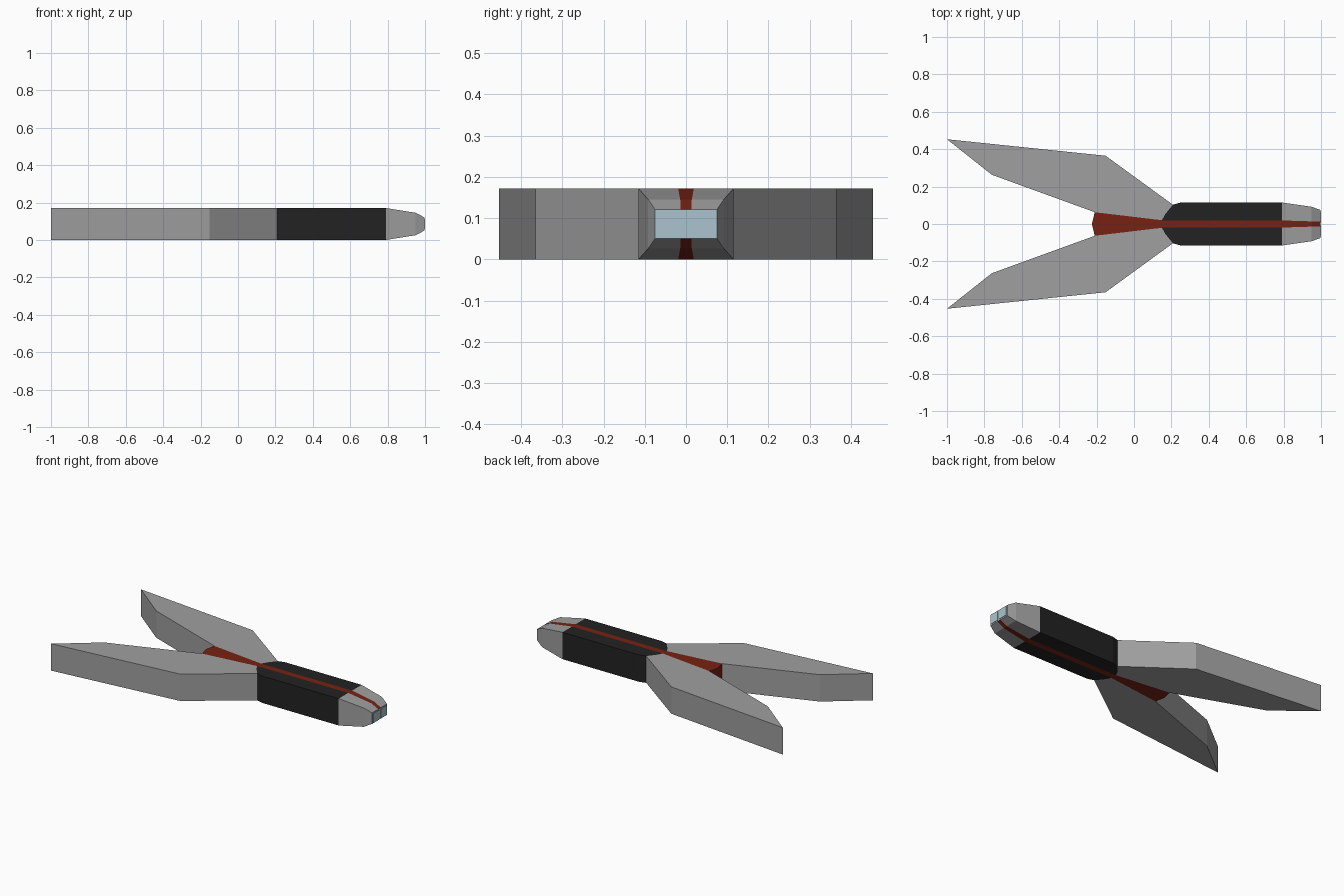
import bpy, bmesh

if "Cube" in bpy.data.objects:
    bpy.data.objects.remove(bpy.data.objects["Cube"])

H = 0.171          # overall thickness
MID = H / 2


def material(name, rgb):
    m = bpy.data.materials.new(name)
    m.diffuse_color = (*rgb, 1)
    m.use_nodes = True
    m.node_tree.nodes["Principled BSDF"].inputs["Base Color"].default_value = m.diffuse_color
    return m


GREY = material("grey", (0.35, 0.35, 0.35))
BLACK = material("black", (0.016, 0.016, 0.016))
RED = material("rust red", (0.185, 0.016, 0.006))
BLUE = material("pale blue", (0.41, 0.55, 0.62))


def finish(name, bm, mats):
    bmesh.ops.recalc_face_normals(bm, faces=bm.faces)
    me = bpy.data.meshes.new(name)
    bm.to_mesh(me)
    bm.free()
    for m in mats:
        me.materials.append(m)
    ob = bpy.data.objects.new(name, me)
    bpy.context.collection.objects.link(ob)
    return ob


def loft(name, stations, mats, end_mat=0):
    """Box sections (x, half width, half height, half stripe) joined along x.
    The centre strip on top and underneath gets material 1."""
    bm = bmesh.new()
    rings = []
    for x, w, h, s in stations:
        ring = [(-w, h), (-s, h), (s, h), (w, h), (w, -h), (s, -h), (-s, -h), (-w, -h)]
        rings.append([bm.verts.new((x, y, MID + z)) for y, z in ring])
    for a, b in zip(rings, rings[1:]):
        for i in range(8):
            j = (i + 1) % 8
            f = bm.faces.new((a[i], a[j], b[j], b[i]))
            f.material_index = 1 if i in (1, 5) else 0
    bm.faces.new(rings[0])
    bm.faces.new(rings[-1]).material_index = end_mat
    return finish(name, bm, mats)


def slab(name, outline, mat):
    """Extrude a plan outline through the full thickness."""
    bm = bmesh.new()
    f = bm.faces.new([bm.verts.new((x, y, 0)) for x, y in outline])
    up = bmesh.ops.extrude_face_region(bm, geom=[f])
    for v in up["geom"]:
        if isinstance(v, bmesh.types.BMVert):
            v.co.z = H
    return finish(name, bm, [mat])


# Fuselage with a flush stripe above and below
loft("body", [(0.15, 0.021, MID, 0.019), (0.165, 0.05, MID, 0.019),
              (0.208, 0.103, MID, 0.019), (0.25, 0.115, MID, 0.019),
              (0.79, 0.115, MID, 0.019)], [BLACK, RED])

# Tapered nose, its front face glazed
loft("nose", [(0.79, 0.115, MID, 0.019), (0.95, 0.092, 0.06, 0.014),
              (0.997, 0.075, 0.035, 0.013)], [GREY, RED, BLUE], end_mat=2)

# Two window panes on the front face
for side, label in ((1, "left"), (-1, "right")):
    bm = bmesh.new()
    bmesh.ops.create_cube(bm, size=1)
    for v in bm.verts:
        v.co.x = 0.9985 + v.co.x * 0.003
        v.co.y = side * 0.038 + v.co.y * 0.058
        v.co.z = MID + v.co.z * 0.056
    finish("window_" + label, bm, [BLUE])

# Red wedge between the wings
slab("tail_wedge", [(0.15, 0.02), (-0.21, 0.063), (-0.225, 0),
                    (-0.21, -0.063), (0.15, -0.02)], RED)

# Swept-back wings
for side, label in ((1, "left"), (-1, "right")):
    plan = [(-1, 0.453), (-0.76, 0.263), (-0.21, 0.063), (0.15, 0.02),
            (0.165, 0.05), (0.208, 0.103), (-0.152, 0.365)]
    slab("wing_" + label, [(x, side * y) for x, y in plan], GREY)
